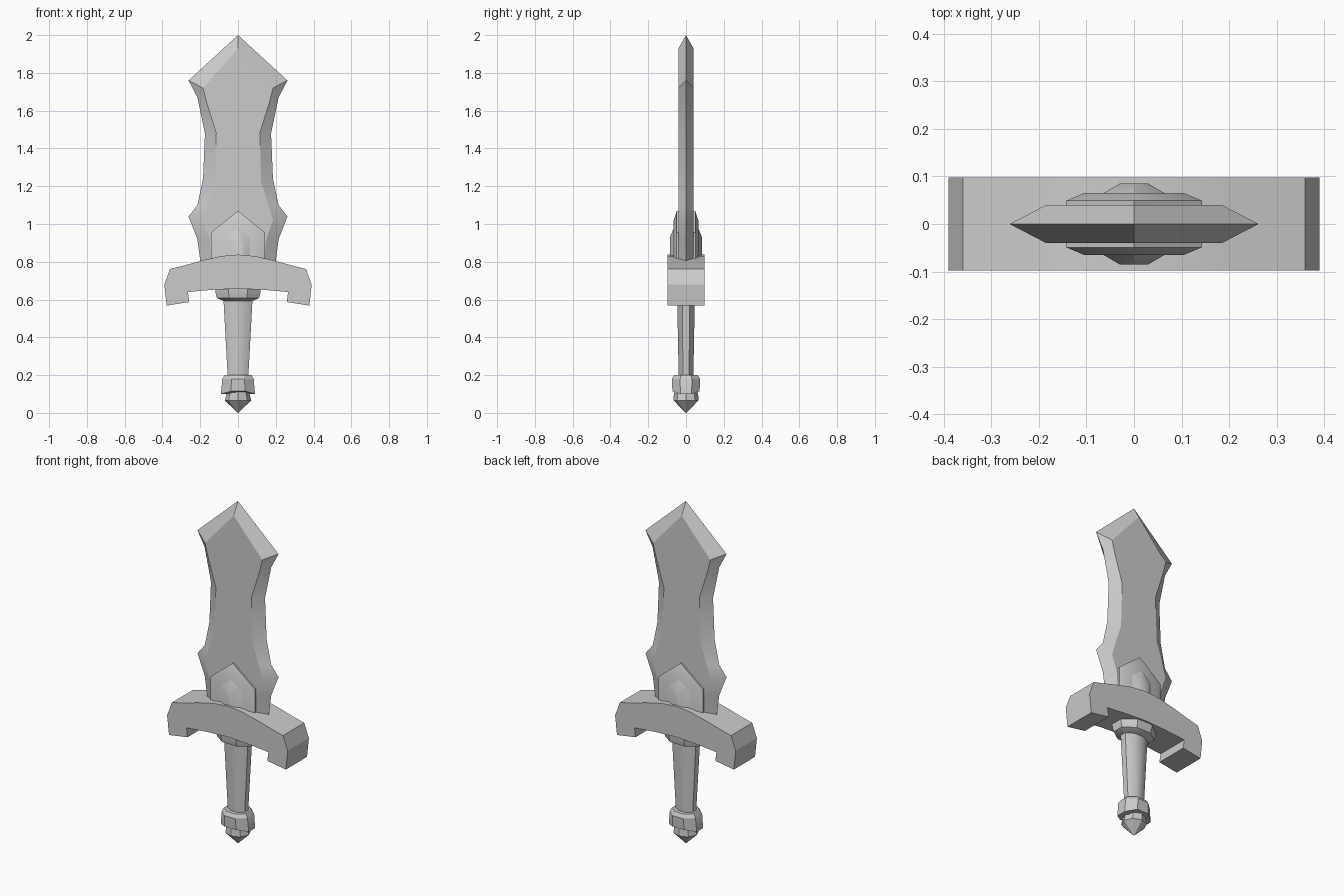
import bpy, bmesh, math

cube = bpy.data.objects.get("Cube")
if cube:
    bpy.data.objects.remove(cube, do_unlink=True)

steel = bpy.data.materials.new("plain_grey")
steel.use_nodes = True
grey = (0.6, 0.6, 0.6, 1)
steel.diffuse_color = grey
steel.node_tree.nodes["Principled BSDF"].inputs["Base Color"].default_value = grey


def loft(name, rings, angle=30):
    """Skin a list of equal-length vertex rings and cap both ends."""
    bm = bmesh.new()
    loops = [[bm.verts.new(p) for p in ring] for ring in rings]
    n = len(loops[0])
    for a, b in zip(loops, loops[1:]):
        for i in range(n):
            j = (i + 1) % n
            bm.faces.new((a[i], a[j], b[j], b[i]))
    bm.faces.new(loops[0][::-1])
    bm.faces.new(loops[-1])
    bmesh.ops.recalc_face_normals(bm, faces=bm.faces)
    mesh = bpy.data.meshes.new(name)
    bm.to_mesh(mesh)
    bm.free()
    mesh.materials.append(steel)
    ob = bpy.data.objects.new(name, mesh)
    bpy.context.collection.objects.link(ob)
    bpy.ops.object.select_all(action='DESELECT')
    ob.select_set(True)
    bpy.context.view_layer.objects.active = ob
    bpy.ops.object.shade_smooth_by_angle(angle=math.radians(angle))
    return ob


def outline(half, y):
    """Mirror a right-hand (x, z) outline across x = 0."""
    left = [(-x, z) for x, z in reversed(half) if x > 0]
    return [(x, y, z) for x, z in half + left]


def octagon(rx, ry, z, turn=0.5, sag=0):
    """Eight-sided ring; sag lowers its left and right sides."""
    ring = []
    for i in range(8):
        a = (i + turn) * math.pi / 4
        k = 1 / math.cos(math.pi / 8) if turn else 1
        ring.append((rx * k * math.cos(a), ry * k * math.sin(a),
                     z - sag * abs(math.cos(a))))
    return ring


# Blade: sharp outer edge with a raised flat on each side
edge = [(.195, .77), (.215, .92), (.262, 1.04), (.215, 1.10), (.185, 1.24),
        (.175, 1.48), (.215, 1.67), (.262, 1.76), (0, 2)]
flat = [(.135, .77), (.15, .92), (.185, 1.02), (.165, 1.09), (.123, 1.22),
        (.115, 1.48), (.165, 1.64), (.185, 1.72), (0, 1.93)]
loft("blade", [outline(flat, -.04), outline(edge, 0), outline(flat, .04)], 25)


# Stepped five-sided ornament on both faces of the blade
def ornament(name, steps):
    rings = [outline([(w, .75), (w, shoulder), (0, peak)], y)
             for y, w, shoulder, peak in steps]
    mirrored = [[(x, -y, z) for x, y, z in r] for r in reversed(rings)]
    loft(name, rings + mirrored)


ornament("ornament_base", [(-.065, .105, .945, 1.02), (-.049, .143, .955, 1.07)])
ornament("ornament_center", [(-.085, .03, .905, .93), (-.064, .066, .93, .98)])

# Curved crossguard with hooked ends
guard = [(0, .838), (.09, .83), (.19, .807), (.28, .782), (.36, .762),
         (.39, .68), (.378, .568), (.258, .587), (.265, .64), (.13, .652), (0, .658)]
loft("crossguard", [outline(guard, -.098), outline(guard, .098)], 25)

# Collar under the guard, tapered grip and pommel band
loft("collar", [octagon(.075, .05, .592), octagon(.112, .08, .608),
                octagon(.12, .088, .64), octagon(.12, .088, .69)])
loft("grip", [octagon(.052, .037, .14), octagon(.055, .039, .2),
              octagon(.078, .047, .62)], 50)
loft("pommel_band", [octagon(.09, .072, .125, sag=.027), octagon(.083, .075, .18),
                     octagon(.07, .062, .2)])

# Faceted pommel point
loft("pommel_point", [octagon(.002, .002, 0, 0), octagon(.07, .066, .066, 0),
                      octagon(.06, .064, .105, 0), octagon(.04, .045, .13, 0)], 20)
